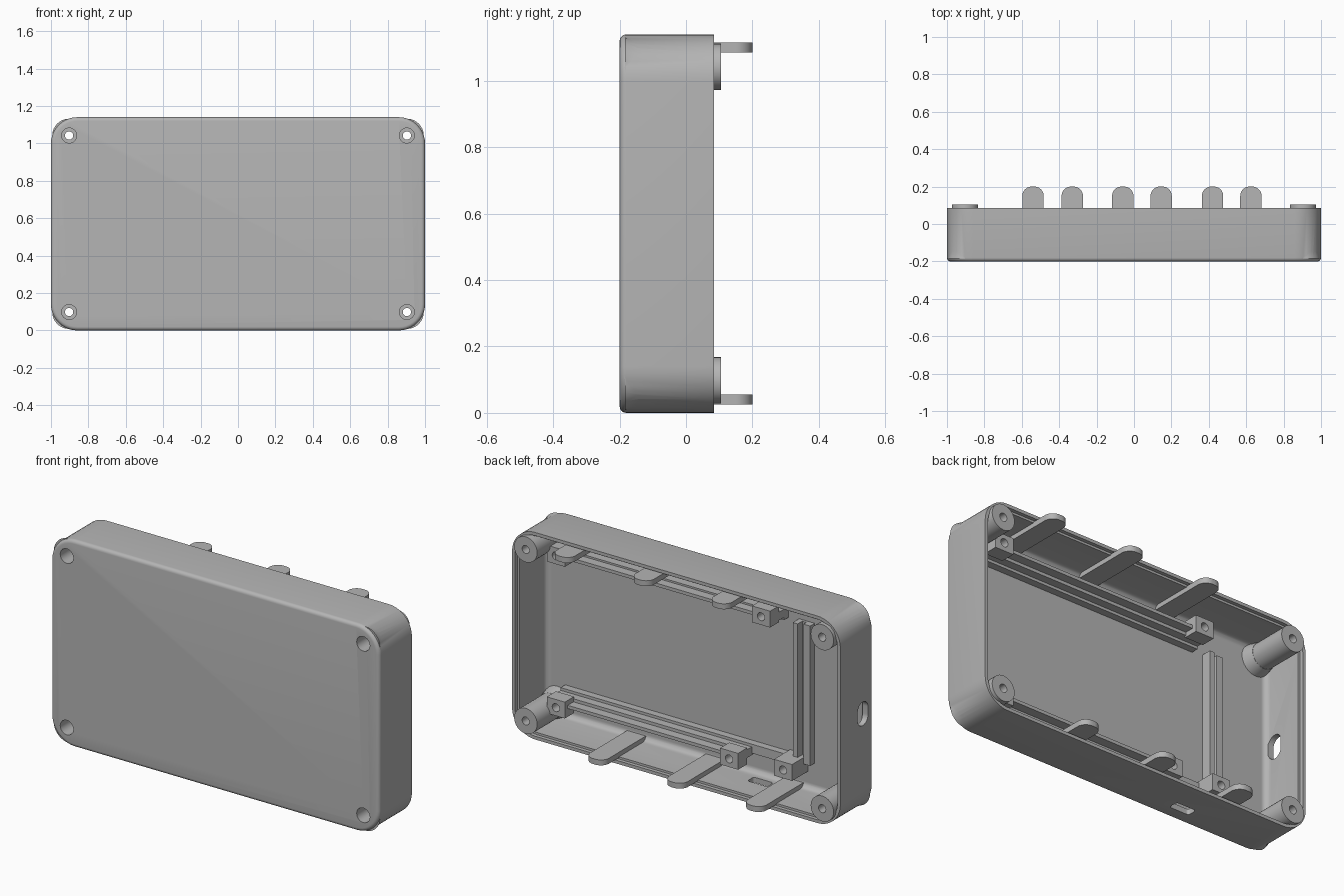
import bpy, bmesh, math
from mathutils import Matrix, Vector

if "Cube" in bpy.data.objects:
    bpy.data.objects.remove(bpy.data.objects["Cube"], do_unlink=True)

grey = bpy.data.materials.new("matte grey plastic")
grey.use_nodes = True
colour = (0.46, 0.46, 0.46, 1)
grey.diffuse_color = colour
grey.node_tree.nodes["Principled BSDF"].inputs["Base Color"].default_value = colour

H = 1.14                    # case height
RIM, PLATE = 0.085, -0.17   # open rim and inner face of the front plate


def finish(name, bm):
    bmesh.ops.recalc_face_normals(bm, faces=bm.faces)
    mesh = bpy.data.meshes.new(name)
    bm.to_mesh(mesh)
    bm.free()
    mesh.materials.append(grey)
    obj = bpy.data.objects.new(name, mesh)
    bpy.context.collection.objects.link(obj)
    return obj


def box(name, lo, hi, axis=None, radius=0, front=0, keep=None):
    """Box between two corners; edges along axis rounded, front rim softened."""
    lo, hi = Vector(lo), Vector(hi)
    bm = bmesh.new()
    bmesh.ops.create_cube(bm, size=1)
    for v in bm.verts:
        v.co = (lo + hi) / 2 + Vector(a * b for a, b in zip(v.co, hi - lo))
    if radius:
        edges = [e for e in bm.edges
                 if abs(e.verts[0].co[axis] - e.verts[1].co[axis]) > 1e-5
                 and (keep is None or keep(e.verts[0].co))]
        bmesh.ops.bevel(bm, geom=edges, offset=radius, segments=10,
                        affect='EDGES', profile=0.5)
    if front:
        edges = [e for e in bm.edges
                 if all(abs(v.co.y - lo.y) < 1e-5 for v in e.verts)]
        bmesh.ops.bevel(bm, geom=edges, offset=front, segments=5,
                        affect='EDGES', profile=0.5)
    return finish(name, bm)


def rod(name, x, z, y0, y1, radius, r_end=None):
    """Cylinder or cone along y."""
    bm = bmesh.new()
    place = Matrix.Translation((x, (y0 + y1) / 2, z)) @ Matrix.Rotation(-math.pi / 2, 4, 'X')
    bmesh.ops.create_cone(bm, cap_ends=True, segments=32, radius1=radius,
                          radius2=r_end or radius, depth=y1 - y0, matrix=place)
    return finish(name, bm)


def combine(target, tool, operation):
    mod = target.modifiers.new("join", 'BOOLEAN')
    mod.operation, mod.object, mod.solver = operation, tool, 'EXACT'
    bpy.context.view_layer.objects.active = target
    bpy.ops.object.modifier_apply(modifier=mod.name)
    bpy.data.objects.remove(tool, do_unlink=True)


def smooth(obj):
    bpy.ops.object.select_all(action='DESELECT')
    obj.select_set(True)
    bpy.context.view_layer.objects.active = obj
    bpy.ops.object.shade_smooth_by_angle(angle=math.radians(32))


# Case shell: rounded tray, open at the back, with a stepped rim
shell = box("case_shell", (-1, -0.2, 0), (1, RIM, H), 1, 0.14, 0.02)
w = 0.03
combine(shell, box("cavity", (w - 1, PLATE, w), (1 - w, 0.3, H - w), 1, 0.11, 0.03), 'DIFFERENCE')
s = 0.018
combine(shell, box("rim_step", (s - 1, RIM - 0.02, s), (1 - s, 0.3, H - s), 1, 0.122), 'DIFFERENCE')

# Corner screw posts with flared feet and counterbored holes
corners = [(x, z) for x in (-0.903, 0.903) for z in (0.098, H - 0.098)]
for x, z in corners:
    combine(shell, rod("post", x, z, -0.185, 0.105, 0.07), 'UNION')
    combine(shell, rod("post_foot", x, z, -0.184, -0.11, 0.09, 0.071), 'UNION')
for x, z in corners:
    combine(shell, rod("screw_hole", x, z, -0.3, 0.3, 0.022), 'DIFFERENCE')
    combine(shell, rod("head_hole", x, z, -0.3, -0.05, 0.04), 'DIFFERENCE')

# Openings in the right wall and the bottom wall
combine(shell, box("side_slot", (-1.1, -0.155, 0.5), (-0.95, -0.065, 0.63), 0, 0.044), 'DIFFERENCE')
combine(shell, box("bottom_slot", (-0.445, -0.125, -0.1), (-0.325, -0.07, 0.06), 2, 0.015), 'DIFFERENCE')
smooth(shell)

# Snap tabs along the top and bottom walls, rounded at their free ends
for side, z, centres in (("bottom", 0.04, (-0.54, -0.06, 0.42)),
                         ("top", H - 0.04, (-0.33, 0.145, 0.625))):
    for i, x in enumerate(centres):
        smooth(box(f"{side}_tab_{i + 1}", (x - 0.057, PLATE, z - 0.015),
                   (x + 0.057, 0.2, z + 0.015), 2, 0.05, keep=lambda p: p.y > 0))


# Screw blocks for the board
def screw_block(name, x, z, y0=-0.09, y1=-0.01):
    block = box(name, (x - 0.055, y0, z - 0.045), (x + 0.055, y1, z + 0.045))
    combine(block, rod("pilot", x, z, -0.08, 0.05, 0.022), 'DIFFERENCE')
    smooth(block)


# Stepped board rails, each ending in two screw blocks
for side, z, sign, end in (("bottom", 0.155, 1, -0.255), ("top", 0.99, -1, -0.45)):
    screw_block(f"{side}_left_block", 0.8, z)
    screw_block(f"{side}_right_block", end, z)

    def strip(name, x0, x1, y1, a, b):
        za, zb = sorted((z + sign * a, z + sign * b))
        box(f"{side}_{name}", (x0, PLATE - 0.01, za), (x1, y1, zb))
    strip("rail_base", -0.56 if sign > 0 else end - 0.055, 0.855, -0.13, 0.0, 0.05)
    strip("rail_wall", end - 0.055, 0.855, -0.085, -0.01, 0.035)
    strip("rail_ridge", end + 0.055, 0.745, -0.035, 0.0, 0.018)

screw_block("lower_spare_block", -0.57, 0.17, PLATE - 0.01, -0.03)

# Upright rail: wide base with one tall and one low ridge
for name, x0, x1, y1 in (("base", -0.665, -0.57, -0.155),
                         ("tall_ridge", -0.6, -0.57, -0.115),
                         ("low_ridge", -0.665, -0.625, -0.13)):
    box(f"upright_rail_{name}", (x0, PLATE - 0.01, 0.18), (x1, y1, 0.95))
